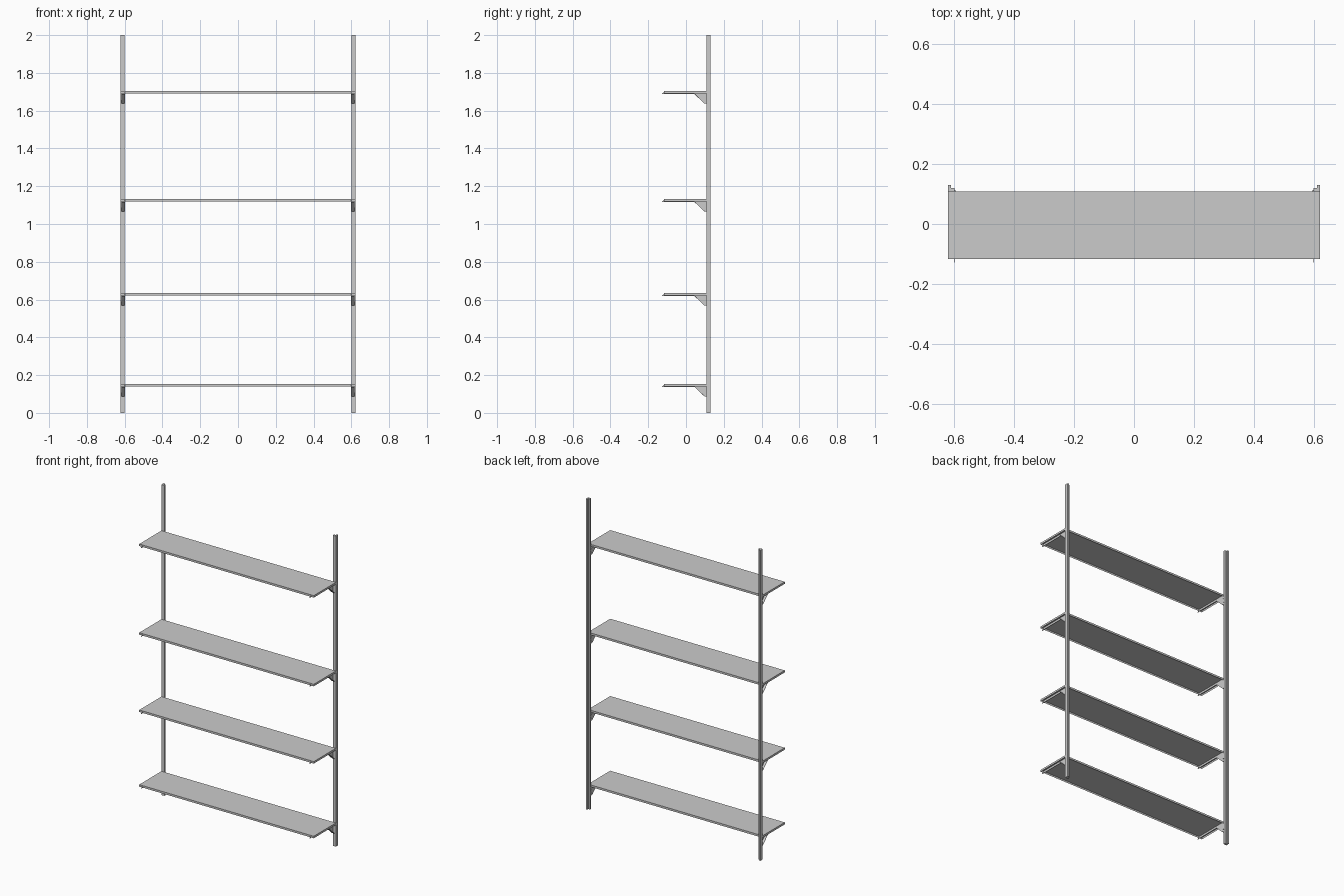
import bpy, bmesh

if "Cube" in bpy.data.objects:
    bpy.data.objects.remove(bpy.data.objects["Cube"])

SHELF_TOPS = [0.153, 0.634, 1.132, 1.703]
W, FRONT, BACK = 0.622, -0.117, 0.109   # shelf half width and depth range
LIP, T = 0.013, 0.003                   # lip height and sheet thickness


def add_prism(bm, pts, axis, a, b):
    """Extrude a 2D outline along x (pts = y,z) or z (pts = x,y)."""
    if axis == 'x':
        co = [(a, p, q) for p, q in pts]
        vec = (b - a, 0, 0)
    else:
        co = [(p, q, a) for p, q in pts]
        vec = (0, 0, b - a)
    face = bm.faces.new([bm.verts.new(c) for c in co])
    ext = bmesh.ops.extrude_face_region(bm, geom=[face], use_keep_orig=True)
    verts = [g for g in ext['geom'] if isinstance(g, bmesh.types.BMVert)]
    bmesh.ops.translate(bm, verts=verts, vec=vec)


def finish(bm, name, mirror=False):
    bmesh.ops.recalc_face_normals(bm, faces=bm.faces)
    me = bpy.data.meshes.new(name)
    bm.to_mesh(me)
    bm.free()
    ob = bpy.data.objects.new(name, me)
    bpy.context.collection.objects.link(ob)
    if mirror:
        ob.modifiers.new("mirror", 'MIRROR').use_axis[0] = True
    return ob


def rect(x0, x1, y0, y1):
    return [(x0, y0), (x1, y0), (x1, y1), (x0, y1)]


# Wall posts with a stepped section, mirrored left to right
bm = bmesh.new()
add_prism(bm, [(0.600, 0.108), (0.622, 0.108), (0.622, 0.131),
               (0.611, 0.131), (0.611, 0.121), (0.600, 0.121)], 'z', 0, 2)
finish(bm, "posts", mirror=True)

for i, z in enumerate(SHELF_TOPS, 1):
    # Folded sheet shelf: a tray with its lips turned down
    bm = bmesh.new()
    bmesh.ops.create_cube(bm, size=1)
    for v in bm.verts:
        v.co = (v.co.x * 2 * W, (FRONT + BACK) / 2 + v.co.y * (BACK - FRONT),
                z - LIP / 2 + v.co.z * LIP)
    bm.normal_update()
    under = [f for f in bm.faces if f.normal.z < -0.9]
    bmesh.ops.inset_region(bm, faces=under, thickness=T)
    bmesh.ops.translate(bm, verts=under[0].verts, vec=(0, 0, LIP - T))
    finish(bm, f"shelf_{i}")

    # Bracket: thin side plate with a long arm, running to a pointed tip
    bm = bmesh.new()
    low = z - 0.016
    add_prism(bm, [(-0.129, low), (0.045, low), (0.098, z - 0.066),
                   (0.109, z - 0.066), (0.109, z - T), (-0.112, z - T),
                   (-0.121, z - 0.008)], 'x', 0.599, 0.602)
    # Sloping flange along the gusset
    add_prism(bm, [(0.045, low), (0.098, z - 0.066), (0.101, z - 0.066),
                   (0.049, low)], 'x', 0.602, 0.617)
    # Hooks that catch in the post
    for h in (0.022, 0.045):
        add_prism(bm, [(0.106, z - h - 0.006), (0.114, z - h - 0.010),
                       (0.114, z - h), (0.106, z - h)], 'x', 0.597, 0.600)
    finish(bm, f"brackets_{i}", mirror=True)
